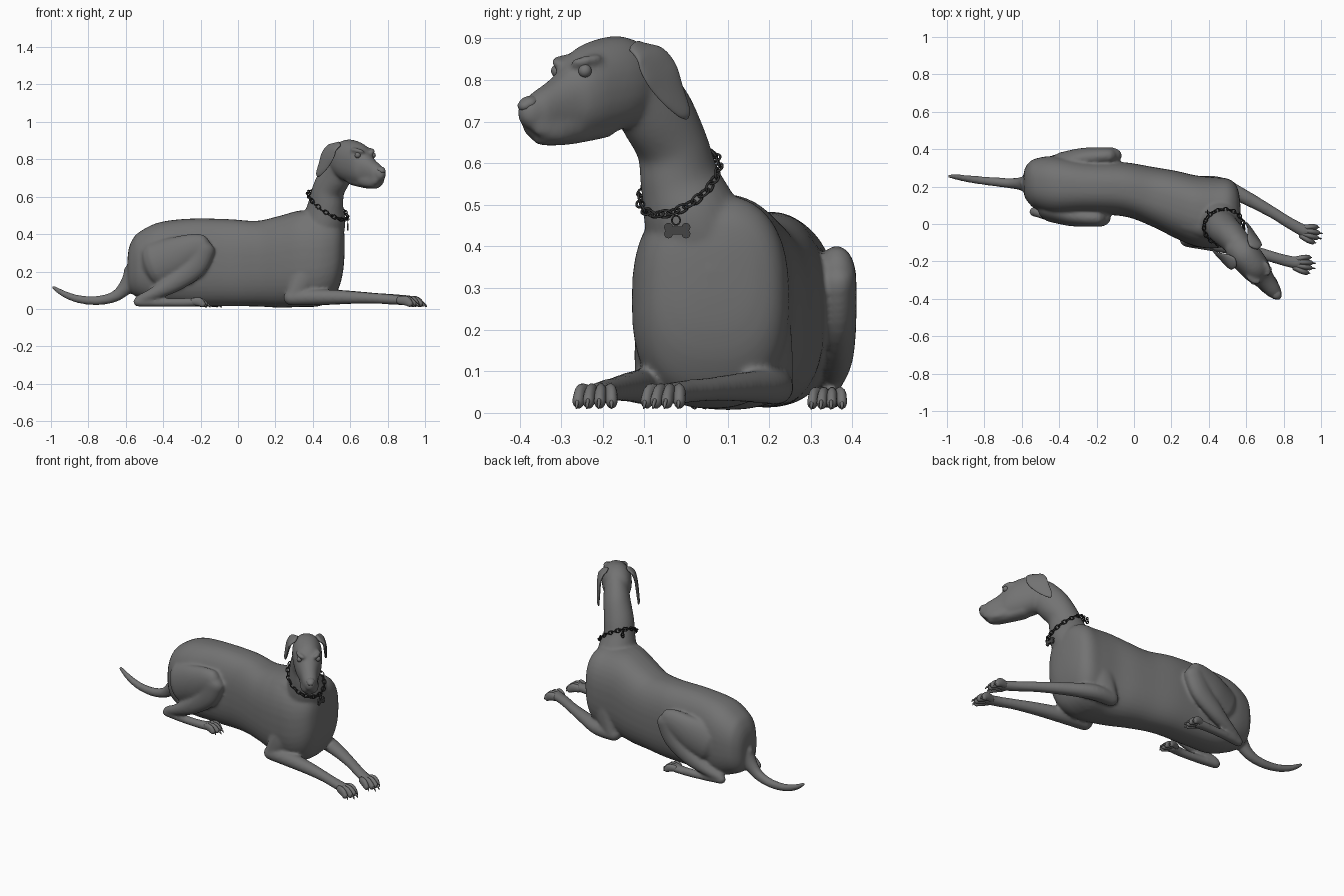
import bpy, bmesh, math
from mathutils import Vector, Matrix

if "Cube" in bpy.data.objects:
    bpy.data.objects.remove(bpy.data.objects["Cube"])

Z = Vector((0, 0, 1))


def spline(rings, steps):
    # Catmull-Rom interpolation of (x, y, z, side radius, up radius)
    out, n = [], len(rings)
    for i in range(n - 1):
        a, b, c, d = (rings[max(0, min(n - 1, j))] for j in (i - 1, i, i + 1, i + 2))
        for k in range(steps):
            t = k / steps
            out.append([0.5 * (2 * q + (r - p) * t + (2 * p - 5 * q + 4 * r - s) * t * t
                               + (3 * q - p - 3 * r + s) * t ** 3)
                        for p, q, r, s in zip(a, b, c, d)])
    return out + [list(rings[-1])]


def tube(bm, rings, up=Z, power=2.0, steps=6, sides=24, axis=None):
    # lofted tube with rounded ends; axis fixes the direction all rings face
    pts = spline(rings, steps)
    n = len(pts)
    frames = []
    for i, p in enumerate(pts):
        t = axis or (Vector(pts[min(i + 1, n - 1)][:3]) - Vector(pts[max(i - 1, 0)][:3])).normalized()
        frames.append((Vector(p[:3]), t, max(p[3], .001), max(p[4], .001)))

    def cap(f, sgn):
        c, t, a, b = f
        return [(c + t * sgn * min(a, b) * math.sin(math.radians(g)), t,
                 a * math.cos(math.radians(g)), b * math.cos(math.radians(g))) for g in (30, 60, 82)]
    frames = cap(frames[0], -1)[::-1] + frames + cap(frames[-1], 1)
    loops = []
    for c, t, a, b in frames:
        side = up.cross(t).normalized()
        top = t.cross(side)
        ring = []
        for k in range(sides):
            ca, sa = math.cos(2 * math.pi * k / sides), math.sin(2 * math.pi * k / sides)
            e = 2 / power
            ring.append(bm.verts.new(c + side * a * math.copysign(abs(ca) ** e, ca)
                                     + top * b * math.copysign(abs(sa) ** e, sa)))
        loops.append(ring)
    faces = [bm.faces.new(loops[0][::-1]), bm.faces.new(loops[-1])]
    for r, s in zip(loops, loops[1:]):
        for k in range(sides):
            m = (k + 1) % sides
            faces.append(bm.faces.new((r[k], r[m], s[m], s[k])))
    bmesh.ops.recalc_face_normals(bm, faces=faces)


def material(name, v):
    m = bpy.data.materials.new(name)
    m.diffuse_color = (v, v, v, 1)
    m.use_nodes = True
    m.node_tree.nodes["Principled BSDF"].inputs["Base Color"].default_value = m.diffuse_color
    return m


COAT, METAL, TAG = material("coat", .17), material("metal", .03), material("tag", .06)


def finish(name, bm, mat=COAT):
    me = bpy.data.meshes.new(name)
    bm.to_mesh(me)
    bm.free()
    me.shade_smooth()
    me.materials.append(mat)
    ob = bpy.data.objects.new(name, me)
    bpy.context.collection.objects.link(ob)
    return ob


# Head frame: s runs back from the nose tip, lat is toward the dog's left
FWD, LEFT = Vector((.63, -.777, 0)), Vector((.777, .63, 0))


def head(s, lat, z):
    return Vector((.778, -.396, z)) - FWD * s + LEFT * lat


bm, toes, claws = bmesh.new(), bmesh.new(), bmesh.new()

# Torso
tube(bm, [(-.592, .22, .2, .02, .03), (-.586, .22, .212, .07, .1), (-.565, .22, .225, .105, .145),
          (-.525, .215, .235, .135, .178),
          (-.42, .205, .242, .158, .221), (-.25, .195, .248, .145, .235), (-.05, .185, .247, .145, .233),
          (.1, .145, .242, .16, .229), (.22, .105, .252, .18, .245), (.33, .07, .268, .19, .258),
          (.43, .06, .27, .19, .256), (.5, .065, .285, .178, .237), (.54, .067, .305, .15, .19),
          (.56, .065, .325, .105, .135), (.568, .06, .335, .05, .07), (.57, .06, .34, .004, .006)],
     power=2.5, sides=40, axis=Vector((1, 0, 0)))
# Neck
tube(bm, [(.44, .045, .37, .1, .09), (.45, .03, .42, .118, .112), (.462, .01, .48, .113, .115),
          (.47, -.015, .56, .09, .1),
          (.485, -.033, .64, .085, .088), (.525, -.072, .72, .078, .095), (.565, -.12, .79, .07, .09)],
     up=FWD)
# Shoulders: slope from nape to withers
for y in (.1, .0):
    tube(bm, [(.46, y - .01, .43, .08, .075), (.38, y, .45, .08, .075), (.28, y + .02, .43, .07, .065)])
# Skull and muzzle: (s, top, bottom, half width)
tube(bm, [(*head(s, 0, (t + b) / 2), w, (t - b) / 2) for s, t, b, w in (
    (.405, .84, .75, .045), (.37, .882, .71, .07), (.30, .906, .68, .084), (.22, .893, .664, .08),
    (.17, .868, .66, .071), (.135, .83, .66, .058), (.10, .803, .66, .05), (.05, .775, .665, .042),
    (.03, .762, .682, .033))], power=2.2, axis=FWD)
# Lower jaw, lips, brows
tube(bm, [(*head(s, 0, z), w, h) for s, z, w, h in (
    (.25, .69, .05, .03), (.14, .668, .042, .024), (.065, .66, .03, .018))])
for m in (-1, 1):
    tube(bm, [(*head(s, m * l, z), w, h) for s, l, z, w, h in (
        (.15, .036, .69, .016, .03), (.09, .034, .68, .017, .03), (.04, .02, .693, .016, .027))])
    tube(bm, [(*head(s, m * l, z), .014, .012) for s, l, z in (
        (.19, .058, .852), (.155, .05, .846), (.14, .034, .84))])
# Tail
tube(bm, [(-.54, .213, .19, .06, .07), (-.6, .215, .115, .036, .042), (-.66, .218, .066, .028, .03),
          (-.75, .226, .045, .024, .025), (-.85, .237, .052, .021, .022), (-.93, .248, .08, .017, .018),
          (-.99, .256, .118, .01, .011)])


def paw(x, y, dx, dy, size=1.0):
    # four arched toes with claws
    d = Vector((dx, dy, 0)).normalized()
    side = Z.cross(d)
    for i in (-1.5, -.5, .5, 1.5):
        reach = (.056 if abs(i) < 1 else .04) * size

        def at(f, spread, z):
            return Vector((x, y, z * size)) + d * reach * f + side * i * spread * size
        tube(toes, [(*at(-.5, .015, .045), .016 * size, .021 * size), (*at(.4, .024, .044), .015 * size, .026 * size),
                    (*at(1, .027, .027), .014 * size, .018 * size)], sides=14, steps=4)
        tube(claws, [(*at(1.2, .027, .03), .005, .006), (*at(1.42, .028, .021), .004, .005),
                     (*at(1.54, .028, .011), .002, .002)], sides=8, steps=3)


# Front legs: upper arm, forearm, paw
for arm, fore, foot in (
    ([(.43, -.05, .27, .06, .08), (.36, -.066, .16, .057, .08), (.3, -.078, .07, .045, .05)],
     [(.285, -.08, .06, .044, .042), (.42, -.1, .063, .046, .043), (.58, -.135, .062, .038, .036),
      (.72, -.17, .057, .031, .029), (.8, -.193, .052, .031, .028), (.88, -.21, .046, .034, .026)],
     (.885, -.214, 1, -.12)),
    ([(.46, .17, .27, .06, .08), (.41, .195, .16, .055, .09), (.36, .214, .07, .044, .05)],
     [(.345, .215, .06, .042, .042), (.46, .205, .063, .046, .043), (.6, .14, .062, .038, .036),
      (.74, .062, .057, .031, .029), (.83, .006, .052, .031, .028), (.92, -.043, .046, .034, .026)],
     (.922, -.047, 1, -.22))):
    tube(bm, arm)
    tube(bm, fore)
    paw(*foot)

# Hind legs: thigh, shin, folded foot
for dx, y, m in ((0, .035, -1), (.06, .36, 1)):
    tube(bm, [(-.44 + dx, y - m * .045, .24, .07, .12), (-.34 + dx, y - m * .012, .28, .058, .105),
              (-.25 + dx, y, .318, .05, .085), (-.19 + dx, y + m * .004, .335, .043, .068)])
    tube(bm, [(-.185 + dx, y + m * .006, .325, .044, .066), (-.235 + dx, y + m * .006, .23, .044, .068),
              (-.34 + dx, y + m * .003, .142, .04, .052), (-.45 + dx, y - m * .012, .082, .032, .034),
              (-.525 + dx, y - m * .03, .05, .026, .026)])
    tube(bm, [(-.535 + dx, y - m * .03, .038, .026, .026), (-.42 + dx, y - m * .016, .034, .025, .023),
              (-.3 + dx, y - m * .01, .034, .026, .024), (-.23 + dx, y - m * .015, .036, .034, .024)])
    paw(-.225 + dx, y - m * .018, 1, -m * .08, .88)

dog = finish("dog_body", bm)
rm = dog.modifiers.new("fuse", 'REMESH')
rm.mode = 'VOXEL'
rm.voxel_size = .008
rm.use_smooth_shade = True
sm = dog.modifiers.new("soften", 'SMOOTH')
sm.factor = .5
sm.iterations = 10
finish("toes", toes)
finish("claws", claws)

# Ears, eyes and nose
bm = bmesh.new()
for m in (-1, 1):
    tube(bm, [(*head(s, m * l, z), a, b) for s, l, z, a, b in (
        (.30, .066, .88, .01, .03), (.322, .09, .858, .012, .05), (.345, .104, .82, .01, .054),
        (.376, .11, .77, .009, .04), (.41, .114, .725, .007, .021), (.42, .113, .71, .004, .008))], up=FWD)
finish("ears", bm)
bm = bmesh.new()
for m in (-1, 1):
    bmesh.ops.create_uvsphere(bm, u_segments=20, v_segments=12, radius=.016,
                              matrix=Matrix.Translation(head(.155, m * .052, .822)))
finish("eyes", bm)
bm = bmesh.new()
tube(bm, [(*head(.04, 0, .75), .02, .014), (*head(.02, 0, .744), .024, .016),
          (*head(.008, 0, .738), .018, .013)])
finish("nose", bm)


def link(bm, c, along, normal, length, width, wire):
    # oval chain link
    x = along.normalized()
    y = normal.cross(x).normalized()
    z = x.cross(y)
    grid = []
    for i in range(16):
        a = 2 * math.pi * i / 16
        out = x * math.cos(a) + y * math.sin(a)
        mid = c + x * length * math.cos(a) + y * width * math.sin(a)
        grid.append([bm.verts.new(mid + wire * (out * math.cos(b) + z * math.sin(b)))
                     for b in (2 * math.pi * j / 8 for j in range(8))])
    for i in range(16):
        for j in range(8):
            k, l = (i + 1) % 16, (j + 1) % 8
            bm.faces.new((grid[i][j], grid[k][j], grid[k][l], grid[i][l]))


# Chain collar
bm = bmesh.new()
C, U, V = Vector((.48, -.016, .553)), Vector((.104, -.015, -.07)), Vector((.02, .093, .03))
N = 30
for i in range(N):
    a = 2 * math.pi * i / N
    radial = U * math.cos(a) + V * math.sin(a)
    tangent = V * math.cos(a) - U * math.sin(a)
    normal = radial if i % 2 else tangent.cross(radial)
    link(bm, C + radial, tangent, normal.normalized(), .0165, .0105, .003)
for k in range(2):
    link(bm, Vector((.392, .064, .602 + .012 * k)), Z, Vector((k, 1 - k, 0)), .014, .01, .003)
link(bm, Vector((.587, -.024, .463)), Z, Vector((1, 0, 0)), .011, .01, .002)
bmesh.ops.recalc_face_normals(bm, faces=bm.faces)
finish("chain_collar", bm, METAL)

# Bone-shaped tag
bm = bmesh.new()
R = Matrix.Rotation(math.pi / 2, 4, 'Y')
bmesh.ops.create_cube(bm, size=1, matrix=Matrix.Translation((.587, -.021, .438)) @ Matrix.Diagonal((.009, .044, .019, 1)))
for y in (-.021, .021):
    for z in (-.008, .008):
        bmesh.ops.create_cone(bm, cap_ends=True, segments=20, radius1=.0105, radius2=.0105, depth=.009,
                              matrix=Matrix.Translation((.587, -.021 + y, .438 + z)) @ R)
tag = finish("bone_tag", bm, TAG)
bpy.context.view_layer.objects.active = tag
tag.select_set(True)
bpy.ops.object.shade_smooth_by_angle()
